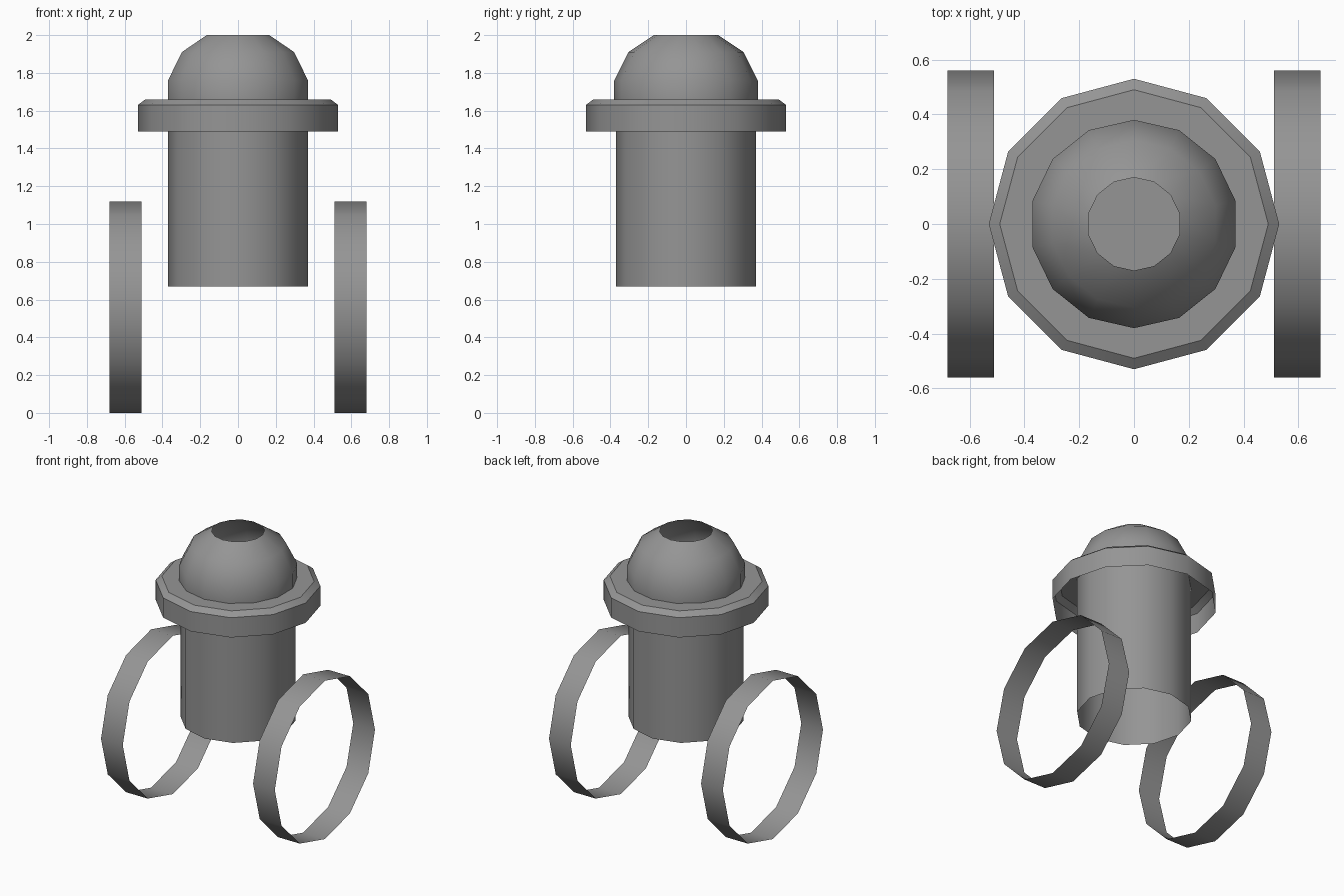
import bpy
import bmesh
from math import radians, tau
from mathutils import Matrix, Vector

cube = bpy.data.objects.get("Cube")
if cube:
    bpy.data.objects.remove(cube, do_unlink=True)

grey = bpy.data.materials.new("plain_grey")
grey.use_nodes = True
colour = (0.3, 0.3, 0.3, 1)
grey.diffuse_color = colour
grey.node_tree.nodes["Principled BSDF"].inputs["Base Color"].default_value = colour


def lathe(name, profile, sides, cap_top=False, matrix=None):
    """Turn a (radius, height) profile, bottom to top, into an open shell."""
    bm = bmesh.new()
    rings = []
    for radius, z in profile:
        rings.append([bm.verts.new(Matrix.Rotation(tau * i / sides, 3, "Z")
                                   @ Vector((0, radius, z)))
                      for i in range(sides)])
    for low, high in zip(rings, rings[1:]):
        for i in range(sides):
            j = (i + 1) % sides
            bm.faces.new((low[i], low[j], high[j], high[i]))
    if cap_top:
        bm.faces.new(rings[-1])
    if matrix:
        bm.transform(matrix)
    mesh = bpy.data.meshes.new(name)
    bm.to_mesh(mesh)
    bm.free()
    mesh.materials.append(grey)
    obj = bpy.data.objects.new(name, mesh)
    bpy.context.collection.objects.link(obj)
    bpy.ops.object.select_all(action="DESELECT")
    obj.select_set(True)
    bpy.context.view_layer.objects.active = obj
    bpy.ops.object.shade_smooth_by_angle(angle=radians(35))
    return obj


# Open tube body
lathe("body", [(0.37, 0.67), (0.37, 1.655)], 12)

# Chamfered collar, open underneath, with a flat lid
lathe("collar", [(0.53, 1.49), (0.53, 1.63), (0.49, 1.66)], 12, cap_top=True)

# Dome with an open top
lathe("dome", [(0.38, 1.66), (0.38, 1.76), (0.305, 1.91), (0.17, 2.0)], 14)

# Wheel bands on both sides
for name, side in (("left_wheel", 1), ("right_wheel", -1)):
    place = (Matrix.Translation((side * 0.595, 0, 0.56))
             @ Matrix.Rotation(radians(90), 4, "Y"))
    lathe(name, [(0.56, -0.085), (0.56, 0.085)], 12, matrix=place)
